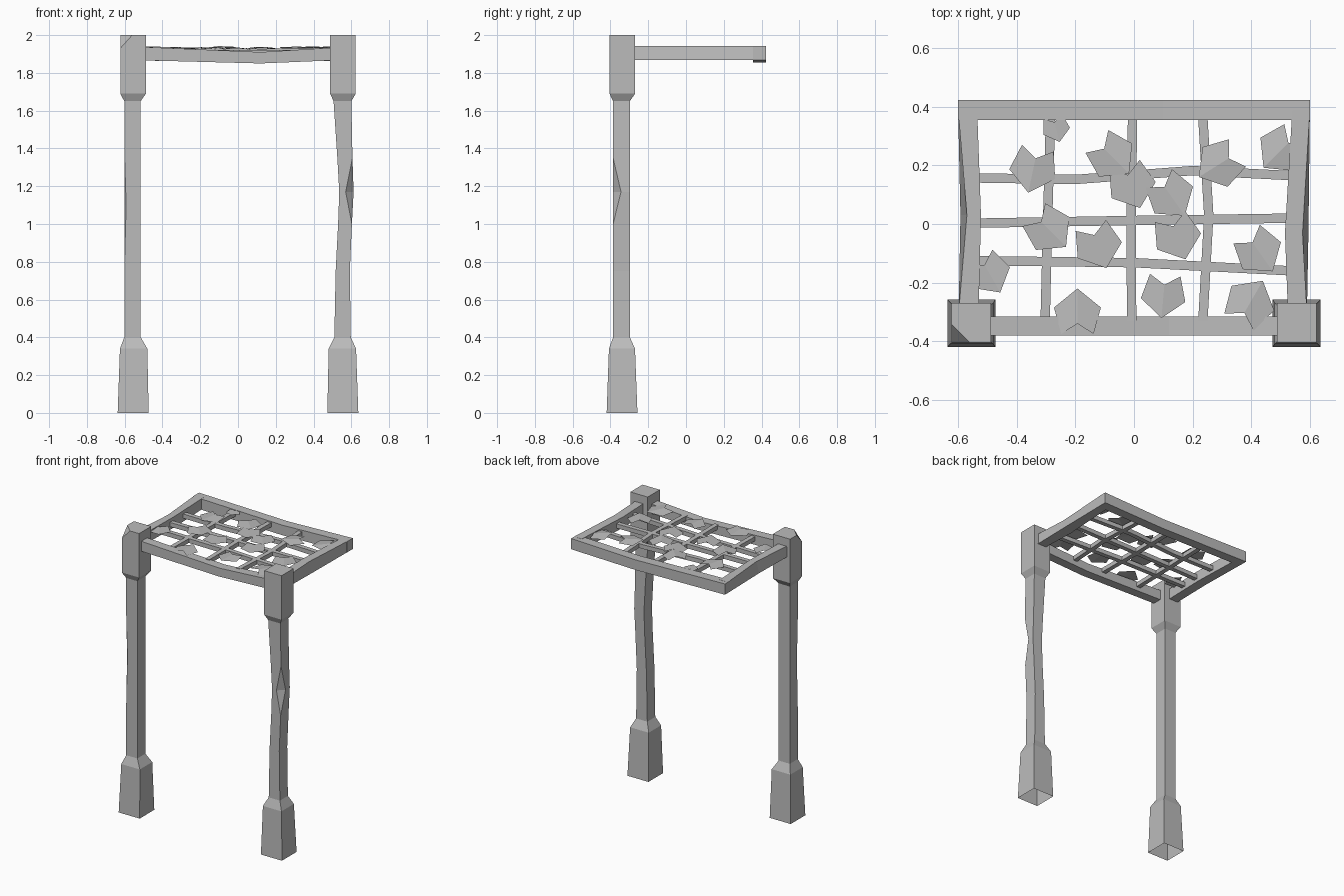
import bpy, bmesh, math
from mathutils import Vector, Matrix

cube = bpy.data.objects.get("Cube")
if cube:
    bpy.data.objects.remove(cube)

grey = bpy.data.materials.new("plain_grey")
grey.use_nodes = True
grey.diffuse_color = (0.5, 0.5, 0.5, 1)
grey.node_tree.nodes["Principled BSDF"].inputs["Base Color"].default_value = (0.5, 0.5, 0.5, 1)


def finish(name, bm):
    mesh = bpy.data.meshes.new(name)
    bm.to_mesh(mesh)
    bm.free()
    mesh.materials.append(grey)
    obj = bpy.data.objects.new(name, mesh)
    bpy.context.collection.objects.link(obj)
    return obj


def loft(name, rings, cap_start=True):
    """Skin a list of equal-length point rings and cap the ends."""
    bm = bmesh.new()
    rows = [[bm.verts.new(p) for p in ring] for ring in rings]
    n = len(rows[0])
    for a, b in zip(rows, rows[1:]):
        for i in range(n):
            j = (i + 1) % n
            bm.faces.new((a[i], a[j], b[j], b[i]))
    if cap_start:
        bm.faces.new(rows[0][::-1])
    bm.faces.new(rows[-1])
    bmesh.ops.remove_doubles(bm, verts=bm.verts, dist=1e-5)
    bmesh.ops.recalc_face_normals(bm, faces=bm.faces)
    return finish(name, bm)


def post(name, side, sections):
    """Sections: height, inner x, outer x, front y, back y, chip on outer front edge."""
    rings = []
    for z, xi, xo, y0, y1, c in sections:
        rings.append([Vector((side * x, y, z)) for x, y in
                      ((xi, y0), (xo - c, y0), (xo, y0 + c), (xo, y1), (xi, y1))])
    loft(name, rings, cap_start=False)


def bar(name, axis, sections):
    """Sections: position along axis, across min, across max, bottom, top, top outer inset."""
    rings = []
    for t, a, b, z0, z1, inset in sections:
        lo, hi = (a + max(inset, 0), b + min(inset, 0))
        pts = ((a, z0), (b, z0), (hi, z1), (lo, z1))
        rings.append([Vector((t, p, z) if axis == "x" else (p, t, z)) for p, z in pts])
    return loft(name, rings)


# Posts: flared foot, worn shaft, square head; undersides are open
foot = [(0, .473, .637, -.42, -.257, 0), (.34, .48, .625, -.408, -.27, 0)]
head = [(1.69, .488, .623, -.405, -.27, 0), (1.93, .488, .623, -.405, -.27, 0)]
Y = (-.386, -.297)
post("left_post", 1, foot + [
    (.4, .51, .597, *Y, 0), (.75, .517, .592, *Y, 0), (1, .53, .603, *Y, 0),
    (1.17, .536, .612, *Y, .042), (1.35, .526, .606, *Y, 0), (1.65, .506, .6, *Y, 0)]
    + head + [(2, .488, .623, -.405, -.27, 0)])
post("right_post", -1, foot + [
    (.4, .515, .602, *Y, 0), (.75, .515, .602, *Y, 0), (1.1, .515, .602, *Y, .01),
    (1.4, .515, .602, *Y, 0), (1.65, .515, .602, *Y, 0)]
    + head + [(2, .488, .623, -.405, -.27, .063)])

# Canopy frame
bar("front_beam", "x", [(-.52, -.38, -.315, 1.867, 1.938, 0), (.12, -.38, -.315, 1.85, 1.91, 0),
                        (.52, -.38, -.315, 1.867, 1.935, 0)])
bar("back_beam", "x", [(-.6, .355, .423, 1.867, 1.943, 0), (.1, .355, .423, 1.855, 1.926, 0),
                       (.6, .355, .423, 1.867, 1.943, 0)])
bar("right_beam", "y", [(-.3, -.598, -.53, 1.867, 1.943, 0), (.03, -.592, -.522, 1.867, 1.943, .022),
                        (.39, -.6, -.535, 1.867, 1.943, 0)])
bar("left_beam", "y", [(-.3, .525, .59, 1.867, 1.943, 0), (-.03, .515, .595, 1.867, 1.943, -.02),
                       (.39, .54, .6, 1.867, 1.943, 0)])

# Lattice slats, given as centre line points
W, LOW, HIGH = .016, 1.89, 1.92


def slat(name, axis, line):
    bar(name, axis, [(t, p - W, p + W, LOW, HIGH, 0) for t, p in line])


slat("long_slat_back", "x", [(-.54, .157), (-.2, .152), (.2, .182), (.54, .165)])
slat("long_slat_middle", "x", [(-.54, .003), (0, .012), (.54, .02)])
slat("long_slat_front", "x", [(-.54, -.125), (0, -.132), (.54, -.16)])
slat("cross_slat_right", "y", [(-.33, -.303), (0, -.295), (.36, -.285)])
slat("cross_slat_middle", "y", [(-.33, -.008), (0, -.01), (.36, -.005)])
slat("cross_slat_left", "y", [(-.33, .235), (.03, .255), (.36, .235)])

# Folded leaves: x, y, tip direction in degrees, scale
leaves = [
    (-.345, .18, -102, 1), (-.12, -.08, -70, 1), (-.265, .322, -75, .58),
    (-.07, .225, -45, 1), (-.005, .125, -70, 1), (.13, .09, -55, 1),
    (.285, .2, 212, 1), (.495, .245, 225, 1), (-.285, -.025, -45, 1),
    (.15, -.05, -70, 1), (.43, -.1, -55, 1), (-.49, -.175, -60, .9),
    (-.193, -.295, 90, 1), (.1, -.25, -95, .95), (.4, -.262, 60, 1.05)]
half = [(0, .045, .012), (.055, .08, .004), (.08, -.01, 0), (0, -.075, .008)]
for k, (x, y, deg, s) in enumerate(leaves):
    place = (Matrix.Translation((x, y, 1.924 + .002 * (k % 4)))
             @ Matrix.Rotation(math.radians(deg + 90), 4, "Z") @ Matrix.Scale(s, 4))
    bm = bmesh.new()
    notch, tip = (bm.verts.new(place @ Vector(p)) for p in (half[0], half[-1]))
    for side in (-1, 1):
        mid = [bm.verts.new(place @ Vector((side * a, b, c))) for a, b, c in half[1:3]]
        face = bm.faces.new([notch] + mid + [tip])
        face.normal_update()
        if face.normal.z < 0:
            face.normal_flip()
    finish(f"leaf_{k + 1}", bm)
